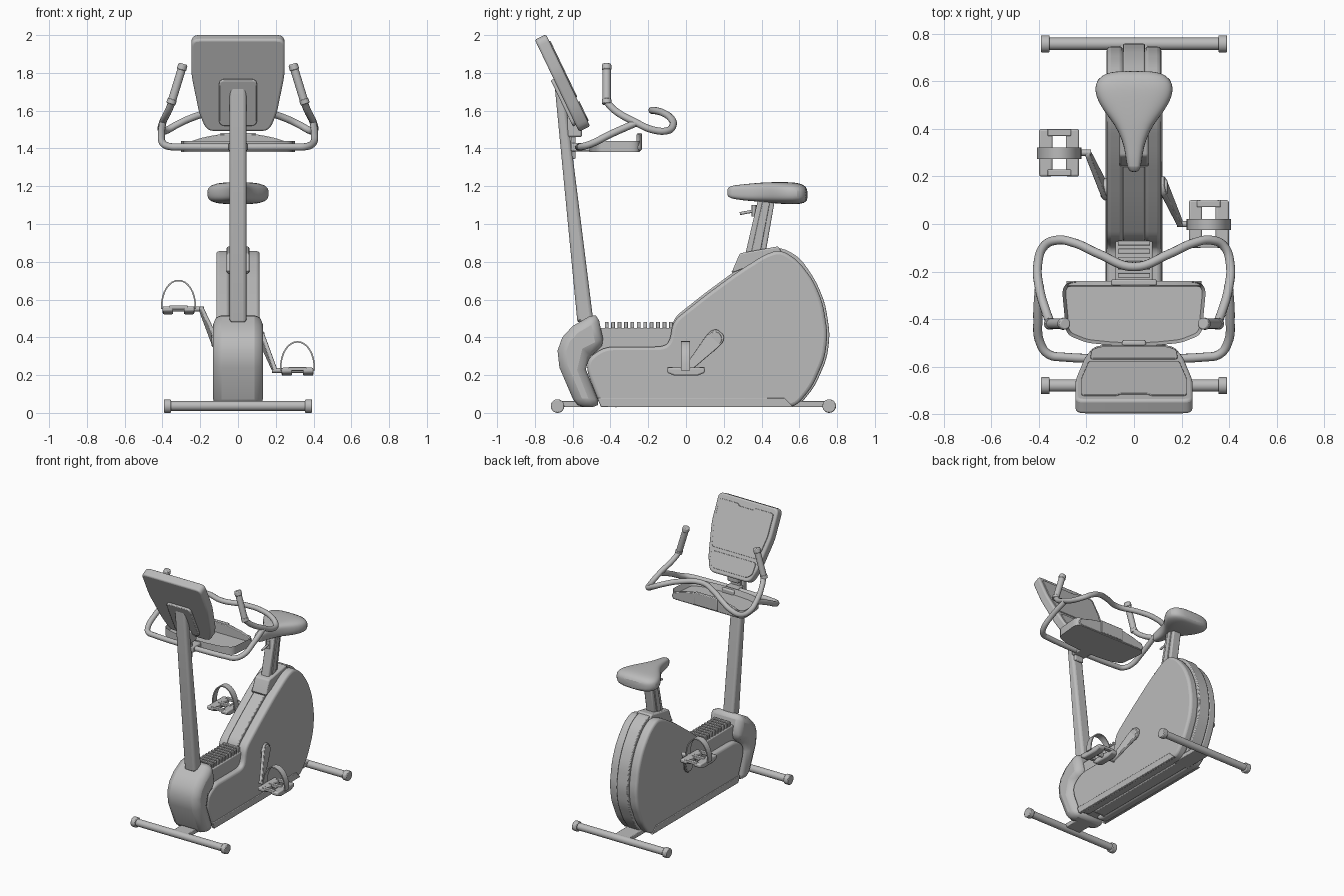
import bpy, bmesh, math
from mathutils import Vector

if "Cube" in bpy.data.objects:
    bpy.data.objects.remove(bpy.data.objects["Cube"])

grey = bpy.data.materials.new("plain grey")
grey.use_nodes = True
grey.diffuse_color = (0.5, 0.5, 0.5, 1)
grey.node_tree.nodes["Principled BSDF"].inputs["Base Color"].default_value = (0.5, 0.5, 0.5, 1)

X, Y, Z = Vector((1, 0, 0)), Vector((0, 1, 0)), Vector((0, 0, 1))


def finish(obj, bevel=0, segments=2):
    obj.data.materials.append(grey)
    if bevel:
        m = obj.modifiers.new("Bevel", "BEVEL")
        m.width, m.segments, m.use_clamp_overlap = bevel, segments, False
        m.limit_method, m.angle_limit = "ANGLE", math.radians(40)
    bpy.ops.object.select_all(action="DESELECT")
    obj.select_set(True)
    bpy.context.view_layer.objects.active = obj
    if obj.type == "CURVE":
        bpy.ops.object.convert(target="MESH")
        obj = bpy.context.view_layer.objects.active
    bpy.ops.object.shade_smooth_by_angle(angle=math.radians(35))
    return obj


def add_mesh(name, bm, bevel=0, segments=2):
    bmesh.ops.recalc_face_normals(bm, faces=bm.faces)
    mesh = bpy.data.meshes.new(name)
    bm.to_mesh(mesh)
    bm.free()
    obj = bpy.data.objects.new(name, mesh)
    bpy.context.collection.objects.link(obj)
    return finish(obj, bevel, segments)


def rounded(points, r, steps=5):
    """Round every corner of a closed outline."""
    pts, out = [Vector(p) for p in points], []
    for i, p in enumerate(pts):
        a, b = pts[i - 1] - p, pts[(i + 1) % len(pts)] - p
        a = p + a.normalized() * min(r, a.length * 0.45)
        b = p + b.normalized() * min(r, b.length * 0.45)
        for k in range(steps + 1):
            t = k / steps
            out.append(a * (1 - t) ** 2 + p * 2 * t * (1 - t) + b * t * t)
    return out


def prism(name, outline, start, end, bevel=0, segments=2, origin=(0, 0, 0), u=Y, v=Z, n=X):
    """Extrude an outline in the u-v plane along n."""
    bm = bmesh.new()
    o = Vector(origin)
    face = bm.faces.new([bm.verts.new(o + u * p[0] + v * p[1] + n * start) for p in outline])
    new = bmesh.ops.extrude_face_region(bm, geom=[face])["geom"]
    bmesh.ops.translate(bm, vec=n * (end - start), verts=[g for g in new if isinstance(g, bmesh.types.BMVert)])
    return add_mesh(name, bm, bevel, segments)


def box(name, lo, hi, bevel=0):
    return prism(name, [(lo[1], lo[2]), (hi[1], lo[2]), (hi[1], hi[2]), (lo[1], hi[2])], lo[0], hi[0], bevel)


def rod(name, a, b, r, r2=None, bevel=0):
    a, b = Vector(a), Vector(b)
    bm = bmesh.new()
    bmesh.ops.create_cone(bm, cap_ends=True, segments=24, radius1=r, radius2=r2 or r, depth=(b - a).length)
    bmesh.ops.rotate(bm, verts=bm.verts, matrix=Z.rotation_difference(b - a).to_matrix())
    bmesh.ops.translate(bm, vec=(a + b) / 2, verts=bm.verts)
    return add_mesh(name, bm, bevel)


def tube(name, points, r):
    curve = bpy.data.curves.new(name, "CURVE")
    curve.dimensions, curve.bevel_depth, curve.bevel_resolution = "3D", r, 4
    curve.resolution_u, curve.use_fill_caps = 8, True
    spline = curve.splines.new("BEZIER")
    spline.bezier_points.add(len(points) - 1)
    for bp, p in zip(spline.bezier_points, points):
        bp.co = p
        bp.handle_left_type = bp.handle_right_type = "AUTO"
    obj = bpy.data.objects.new(name, curve)
    bpy.context.collection.objects.link(obj)
    return finish(obj)


def both_halves(points):
    return points + [(-p[0],) + tuple(p[1:]) for p in reversed(points)]


SIDES = (("left", 1), ("right", -1))

# Flywheel housing: two side shells around a slightly proud centre band
wheel = [(0.58, 0.03), (0.67, 0.14), (0.735, 0.29), (0.75, 0.42), (0.725, 0.58), (0.675, 0.70),
         (0.59, 0.81), (0.5, 0.865), (0.42, 0.84), (0.27, 0.745), (0.1, 0.62), (-0.07, 0.485)]
shell = wheel + [(-0.085, 0.38), (-0.12, 0.35), (-0.43, 0.35), (-0.52, 0.29), (-0.525, 0.22), (-0.45, 0.03)]
for side, s in SIDES:
    prism(side + "_body_shell", rounded(shell, 0.05), s * 0.044, s * 0.115, 0.018, 3)
    prism(side + "_lower_trim", [(-0.45, 0.03), (0.57, 0.03), (0.52, 0.08), (-0.47, 0.08)],
          s * 0.1, s * 0.121, 0.004)
centre = [(y + 0.012 * (y > 0.55), z + 0.014 * (y < 0.6 and z > 0.4)) for y, z in wheel]
prism("centre_band", rounded(centre + [(-0.1, 0.1), (-0.4, 0.03)], 0.05), -0.046, 0.046, 0.006)

# Middle housing with cooling ribs
box("middle_housing", (-0.078, -0.5, 0.06), (0.078, 0.0, 0.45), 0.006)
for i in range(11):
    y = -0.43 + i * 0.034
    box("vent_rib", (-0.068, y, 0.44), (0.068, y + 0.02, 0.482), 0.003)

# Front shroud
shroud = [(-0.47, 0.535), (-0.6, 0.46), (-0.655, 0.40), (-0.68, 0.33), (-0.67, 0.24), (-0.58, 0.03),
          (-0.45, 0.03), (-0.53, 0.23), (-0.51, 0.31), (-0.43, 0.35)]
prism("front_shroud", shroud, -0.133, 0.133, 0.045, 2)

# Stabiliser feet
for name, y, inner in (("front", -0.68, -0.5), ("rear", 0.758, 0.5)):
    rod(name + "_foot_bar", (-0.38, y, 0.037), (0.38, y, 0.037), 0.026)
    for side, s in SIDES:
        rod(name + "_" + side + "_foot_cap", (s * 0.355, y, 0.036), (s * 0.392, y, 0.036), 0.036, bevel=0.005)
    box(name + "_foot_plate", (-0.06, min(y, inner), 0.03), (0.06, max(y, inner), 0.062), 0.004)

# Upright post, leaning forward
prism("upright_post", rounded([(-0.575, 0.48), (-0.49, 0.48), (-0.645, 1.72), (-0.67, 1.78), (-0.7, 1.78)], 0.01),
      -0.045, 0.045, 0.018, 3)

# Console, tilted toward the rider
up, out = Vector((0, -0.433, 0.902)), Vector((0, 0.902, 0.433))
tilt = dict(origin=(0, -0.537, 1.503), u=X, v=up, n=out)
panel = both_halves([(0.165, 0), (0.205, 0.1), (0.247, 0.33), (0.247, 0.54)])
prism("console", rounded(panel, 0.04), -0.033, 0.033, 0.012, 3, **tilt)
prism("console_mount", rounded(both_halves([(0.1, 0.04), (0.1, 0.31)]), 0.03), -0.05, -0.03, 0.006, **tilt)
prism("console_screen", rounded(both_halves([(0.19, 0.17), (0.222, 0.34), (0.222, 0.5), (0.07, 0.5), (0.06, 0.485)]),
                                0.02), 0.031, 0.039, 0.002, **tilt)
prism("console_keypad", rounded(both_halves([(0.14, 0.03), (0.178, 0.06), (0.185, 0.145)]), 0.02),
      0.031, 0.039, 0.002, **tilt)
box("console_neck", (-0.045, -0.63, 1.46), (0.045, -0.55, 1.56), 0.01)

# Accessory tray with a raised rear lip
tray_outline = rounded(both_halves([(0.28, -0.245), (0.303, -0.275), (0.285, -0.465), (0.2, -0.5), (0.08, -0.512)]), 0.03)
tray = prism("tray", tray_outline, 1.38, 1.44, u=X, v=Y, n=Z)
bm = bmesh.new()
bm.from_mesh(tray.data)
top = [f for f in bm.faces if f.normal.z > 0.9]
bmesh.ops.inset_region(bm, faces=top, thickness=0.014)
bmesh.ops.translate(bm, vec=(0, 0, -0.04), verts=top[0].verts)
bm.to_mesh(tray.data)
bm.free()
prism("tray_lip", rounded(both_halves([(0.285, 1.385), (0.285, 1.425), (0.2, 1.455), (0.1, 1.475)]), 0.03),
      -0.262, -0.24, 0.004, u=X, v=Z, n=Y)
box("tray_clip", (-0.095, -0.258, 1.39), (0.095, -0.234, 1.482), 0.005)
box("tray_bracket", (-0.05, -0.61, 1.385), (0.05, -0.49, 1.43), 0.008)
box("post_clamp", (-0.035, -0.61, 1.345), (0.035, -0.585, 1.47), 0.006)

# Handlebars: wavy rear bar, lower support loop, upright grips
rear_bar = [(0.35, -0.42, 1.645), (0.368, -0.375, 1.6), (0.398, -0.27, 1.54), (0.405, -0.17, 1.497), (0.38, -0.095, 1.495),
            (0.325, -0.068, 1.525), (0.25, -0.08, 1.56), (0.15, -0.125, 1.59), (0, -0.18, 1.602)]
tube("rear_handlebar", both_halves(rear_bar[:-1])[:8] + [rear_bar[-1]] + both_halves(rear_bar[:-1])[8:], 0.019)
lower = [(0.398, -0.26, 1.537), (0.405, -0.4, 1.475), (0.395, -0.5, 1.425), (0.36, -0.548, 1.41), (0.3, -0.56, 1.408)]
tube("lower_handlebar", both_halves(lower), 0.019)
for side, s in SIDES:
    rod(side + "_grip", (s * 0.352, -0.42, 1.645), (s * 0.298, -0.42, 1.82), 0.022, bevel=0.004)
    rod(side + "_grip_cap", (s * 0.3, -0.42, 1.815), (s * 0.29, -0.42, 1.848), 0.026, 0.024, bevel=0.006)
    rod(side + "_grip_collar", (s * 0.356, -0.42, 1.635), (s * 0.348, -0.42, 1.66), 0.025, bevel=0.003)

# Seat: lofted sections (y, half width, bottom, top)
sections = [(0.218, 0.012, 1.15, 1.185), (0.232, 0.03, 1.135, 1.203), (0.3, 0.036, 1.125, 1.21),
            (0.36, 0.052, 1.12, 1.216), (0.42, 0.082, 1.115, 1.221), (0.48, 0.132, 1.108, 1.222),
            (0.54, 0.164, 1.104, 1.222), (0.59, 0.166, 1.104, 1.219), (0.625, 0.14, 1.11, 1.207),
            (0.645, 0.09, 1.125, 1.185)]
bm = bmesh.new()
rings = []
for y, w, lo, hi in sections:
    ring = []
    for k in range(24):
        c, s = math.cos(k * math.tau / 24), math.sin(k * math.tau / 24)
        x = math.copysign(abs(c) ** 0.65, c)
        z = math.copysign(abs(s) ** 0.65, s)
        ring.append(bm.verts.new((w * x, y, (lo + hi) / 2 + z * (hi - lo) / 2)))
    rings.append(ring)
for a, b in zip(rings, rings[1:]):
    for k in range(24):
        bm.faces.new((a[k], a[k - 1], b[k - 1], b[k]))
bm.faces.new(rings[0])
bm.faces.new(rings[-1])
seat = add_mesh("seat", bm)
seat.modifiers.new("Smooth", "SUBSURF").levels = 1

# Seat post, collar and adjusting lever
prism("seat_post", [(0.3, 0.78), (0.41, 0.78), (0.47, 1.125), (0.38, 1.125)], -0.033, 0.033, 0.008)
prism("seat_post_rail", [(0.33, 0.78), (0.38, 0.78), (0.445, 1.12), (0.405, 1.12)], -0.04, 0.04, 0.004)
prism("seat_collar", rounded([(0.24, 0.74), (0.285, 0.845), (0.49, 0.882), (0.51, 0.84)], 0.012), -0.06, 0.06, 0.008)
rod("seat_lever", (0, 0.39, 1.075), (0, 0.285, 1.055), 0.008)
rod("seat_lever_pin", (0, 0.36, 1.04), (0, 0.36, 1.1), 0.012)

# Cranks, pedals and straps
for side, s, py, pz in (("left", 1, 0.0, 0.225), ("right", -1, 0.3, 0.55)):
    hub, tip = Vector((s * 0.128, 0.15, 0.39)), Vector((s * 0.195, py, pz))
    rod(side + "_hub", (s * 0.1, 0.15, 0.39), (s * 0.14, 0.15, 0.39), 0.045, 0.038, bevel=0.004)
    along = tip - hub
    length = along.length
    along.normalize()
    across = X.cross(along).normalized()
    arm = [(-0.05, -0.025), (-0.05, 0.025), (-0.02, 0.045), (0.03, 0.043), (length, 0.018),
           (length + 0.015, 0), (length, -0.018), (0.03, -0.043), (-0.02, -0.045)]
    prism(side + "_crank", rounded(arm, 0.015), -0.011, 0.011, 0.004, origin=hub, u=along, v=across, n=along.cross(across))
    rod(side + "_pedal_axle", (s * 0.18, py, pz), (s * 0.39, py, pz), 0.013)
    centre = (s * 0.315, py, pz)
    for name, x, w in (("inner", -0.056, 0.028), ("outer", 0.056, 0.028)):
        block = [(-0.1, -0.012), (-0.06, -0.028), (0.06, -0.028), (0.1, -0.012), (0.1, 0.014), (-0.1, 0.014)]
        prism(side + "_" + name + "_pedal_block", block, x - w, x + w, 0.008, origin=centre)
    for y in (-0.085, 0.0, 0.085):
        box(side + "_pedal_bar", (s * 0.315 - 0.05, py + y - 0.014, pz - 0.002),
            (s * 0.315 + 0.05, py + y + 0.014, pz + 0.018), 0.004)
    arc = [(math.cos(k * math.pi / 16), math.sin(k * math.pi / 16)) for k in range(17)]
    band = [(0.094 * c, 0.155 * q ** 0.9) for c, q in arc] + [(0.086 * c, 0.147 * q ** 0.9) for c, q in reversed(arc)]
    prism(side + "_pedal_strap", band, -0.026, 0.022, origin=centre, u=X, v=Z, n=Y)
